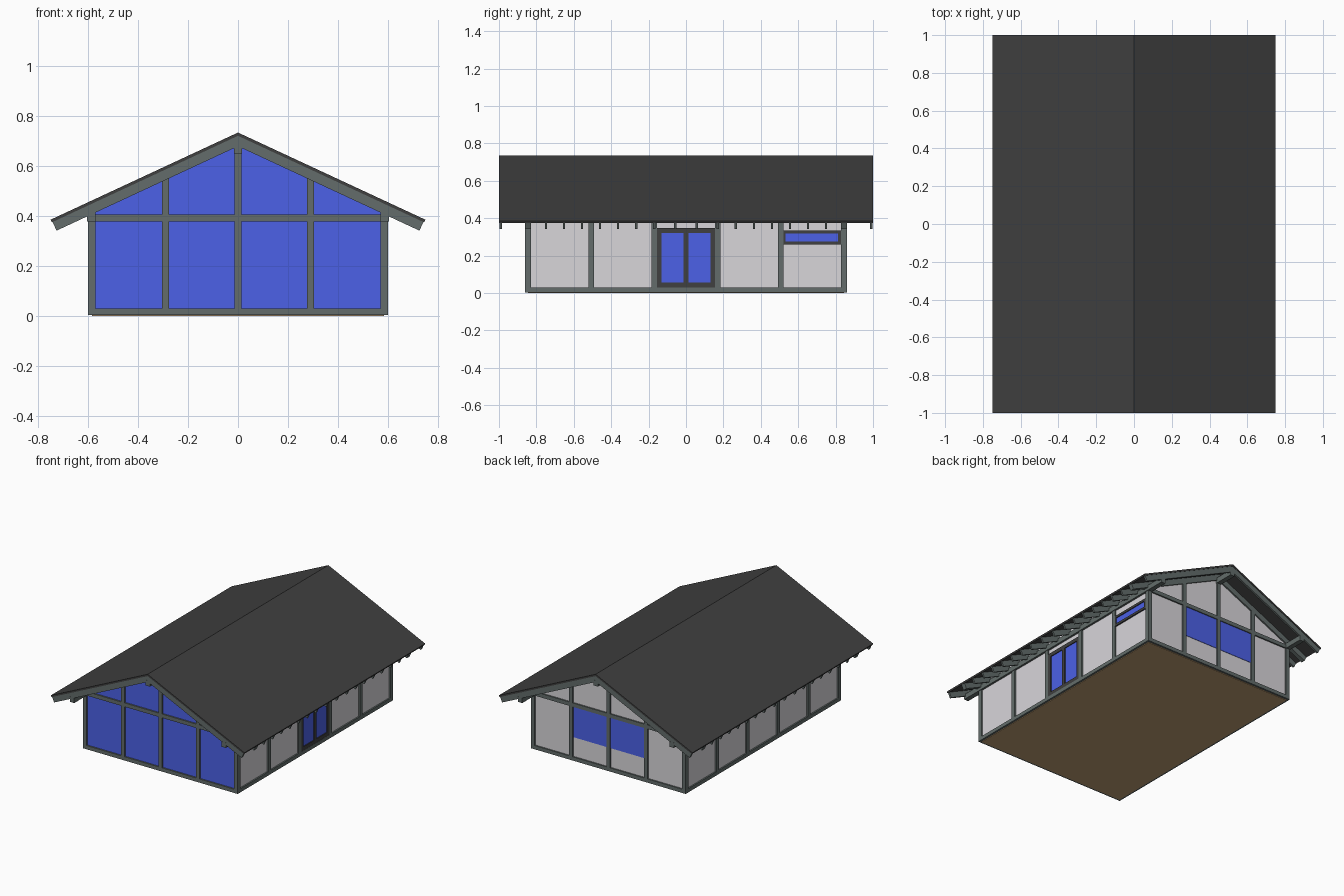
import bpy
import bmesh

cube = bpy.data.objects.get("Cube")
if cube:
    bpy.data.objects.remove(cube)


def material(name, rgb):
    m = bpy.data.materials.new(name)
    m.use_nodes = True
    col = (*rgb, 1)
    m.diffuse_color = col
    bsdf = m.node_tree.nodes["Principled BSDF"]
    bsdf.inputs["Base Color"].default_value = col
    bsdf.inputs["Roughness"].default_value = 0.8
    return m


ROOF = material("dark roofing", (0.05, 0.05, 0.05))
TIMBER = material("grey timber", (0.125, 0.152, 0.147))
WALL = material("pale plaster", (0.69, 0.67, 0.7))
GLASS = material("blue glass", (0.072, 0.12, 0.8))
FRAME = material("dark frame", (0.05, 0.05, 0.05))
FLOOR = material("brown floor", (0.52, 0.34, 0.17))


def prism(name, profile, y0, y1, mat):
    """Extrude an x-z profile from y0 to y1."""
    bm = bmesh.new()
    face = bm.faces.new([bm.verts.new((x, y0, z)) for x, z in profile])
    out = bmesh.ops.extrude_face_region(bm, geom=[face])
    verts = [v for v in out["geom"] if isinstance(v, bmesh.types.BMVert)]
    bmesh.ops.translate(bm, verts=verts, vec=(0, y1 - y0, 0))
    bmesh.ops.recalc_face_normals(bm, faces=bm.faces)
    mesh = bpy.data.meshes.new(name)
    bm.to_mesh(mesh)
    bm.free()
    mesh.materials.append(mat)
    ob = bpy.data.objects.new(name, mesh)
    bpy.context.scene.collection.objects.link(ob)
    return ob


def box(name, xs, ys, zs, mat):
    (x0, x1), (z0, z1) = sorted(xs), zs
    y0, y1 = sorted(ys)
    return prism(name, [(x0, z0), (x1, z0), (x1, z1), (x0, z1)], y0, y1, mat)


SLOPE = 0.465


def chevron(name, top, depth, half, y, width, mat):
    """Pitched band with square-cut ends, centred on y."""
    lo, drop = half - depth * 0.38, top - depth
    profile = [(-half, top - SLOPE * half), (0, top), (half, top - SLOPE * half),
               (lo, drop - SLOPE * lo), (0, drop), (-lo, drop - SLOPE * lo)]
    return prism(name, profile, y - width / 2, y + width / 2, mat)


W, L, T = 0.6, 0.86, 0.03      # half width, half length, timber size
RIDGE = 0.735
PLATE = 0.38                   # underside of the cross beams

# Roof covering and rafters
chevron("roof", RIDGE, 0.013, 0.75, 0, 2.0, ROOF)
for s in (-1, 1):
    for y in [0.057] + [0.17 + 0.0965 * k for k in range(7)]:
        chevron("rafter", RIDGE - 0.013, 0.042, 0.742, s * y, 0.012, TIMBER)
    chevron("wall_rafter", RIDGE - 0.013, 0.042, 0.742, s * 0.845, 0.03, TIMBER)
    chevron("end_rafter", RIDGE - 0.013, 0.042, 0.742, s * 0.99, 0.014, TIMBER)

# Long beams running out under the overhang
box("ridge_beam", (-0.017, 0.017), (-0.998, 0.998), (0.652, 0.69), TIMBER)
for s in (-1, 1):
    box("eave_beam", (s * 0.57, s * 0.604), (-0.998, 0.998), (PLATE, 0.416), TIMBER)

# Floor and sills
box("floor", (-0.585, 0.585), (-0.845, 0.845), (0, 0.02), FLOOR)
for s in (-1, 1):
    box("side_sill", (s * (W - T), s * W), (-L, L), (0.004, T), TIMBER)
    box("end_sill", (-W + T, W - T), (s * (L - T), s * L), (0.004, T), TIMBER)

# End walls: panel, cross beam and posts
for s, name, mat in ((-1, "front_glazing", GLASS), (1, "back_wall", WALL)):
    shape = [(-0.585, 0.01), (0.585, 0.01), (0.585, 0.42), (0, 0.692), (-0.585, 0.42)]
    prism(name, shape, s * 0.835, s * 0.85, mat)
    box("cross_beam", (-W + T, W - T), (s * (L - T), s * L), (PLATE, 0.407), TIMBER)
    for x in (-0.29, 0, 0.29):
        top = 0.69 - SLOPE * abs(x)
        box("end_post", (x - 0.014, x + 0.014), (s * (L - T), s * L), (0.01, top), TIMBER)

# Back windows in the two middle bays
for s in (-1, 1):
    box("back_window", (s * 0.014, s * 0.276), (0.849, 0.853), (0.165, PLATE), GLASS)

# Side walls and posts
for s in (-1, 1):
    box("side_wall", (s * 0.575, s * 0.59), (-0.85, 0.85), (0.01, 0.44), WALL)
    for y in (-0.845, -0.507, -0.17, 0.17, 0.507, 0.845):
        box("side_post", (s * (W - T), s * W), (y - 0.015, y + 0.015), (0.004, 0.41), TIMBER)


def framed_panes(name, y0, y1, z0, z1, rim, panes):
    """Rim bars with glass panes set in the left side wall."""
    deep = (0.585, 0.599)
    box(name + "_glass", (0.585, 0.593), (y0, y1), (z0, z1), GLASS)
    for z in (z0, z1 - rim):
        box(name + "_rail", deep, (y0, y1), (z, z + rim), FRAME)
    step = (y1 - y0 - rim) / panes
    for i in range(panes + 1):
        y = y0 + i * step
        box(name + "_stile", deep, (y, y + rim), (z0, z1), FRAME)


# Double door and high window
framed_panes("door", -0.156, 0.156, 0.03, 0.347, 0.026, 2)
framed_panes("high_window", 0.515, 0.831, 0.259, 0.335, 0.017, 1)
